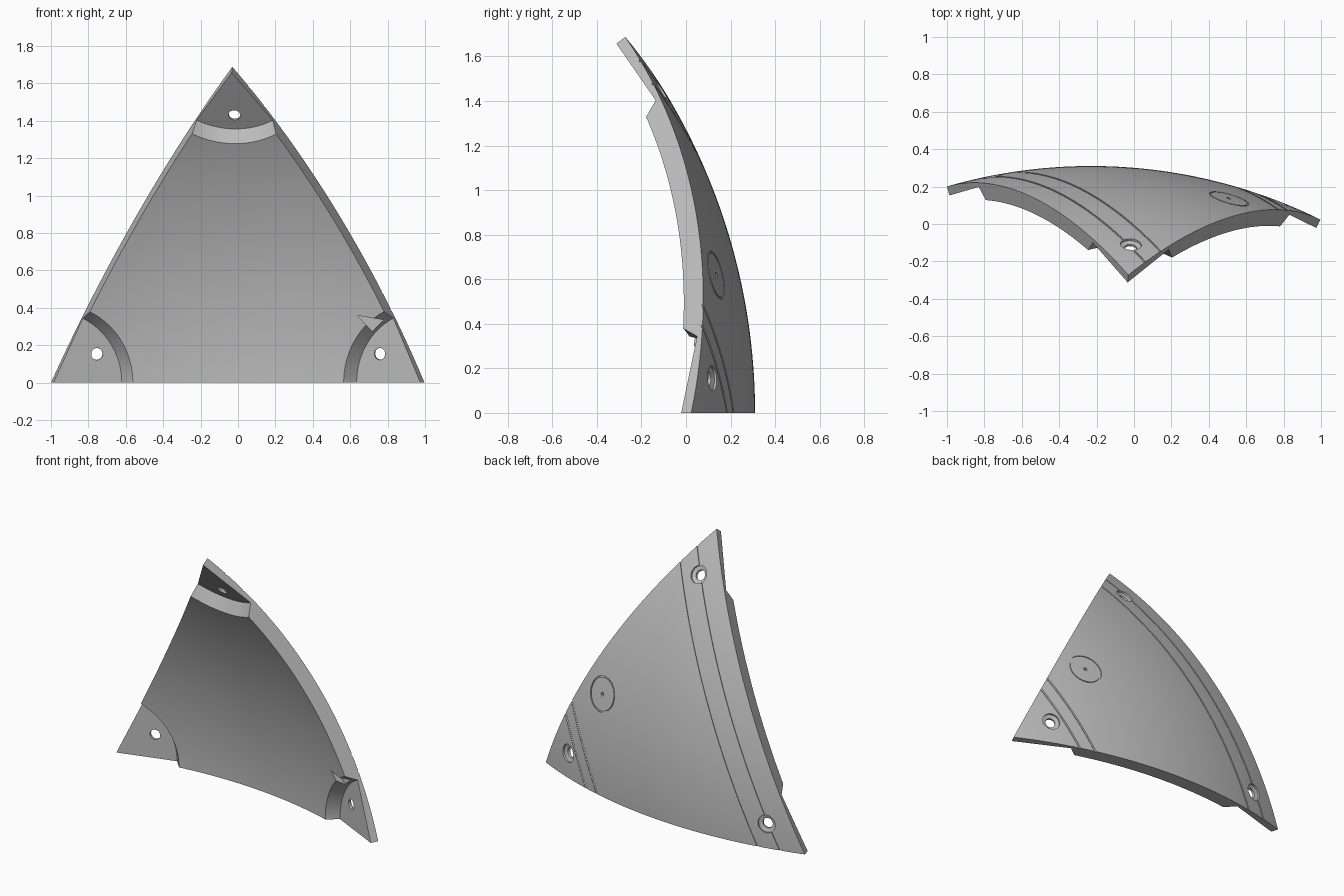
import bpy, bmesh, math
from mathutils import Vector

cube = bpy.data.objects.get("Cube")
if cube:
    bpy.data.objects.remove(cube, do_unlink=True)

CENTRE = Vector((-0.23, -2.46, 0))
R_OUT, R_IN, R_FLOOR = 2.77, 2.675, 2.72
N = 56

# Directions from the sphere centre to the three corners
LEFT = Vector((-0.77, 2.66, 0)).normalized()
RIGHT = Vector((1.228, 2.485, 0)).normalized()
TOP = Vector((0.2, 2.19, 1.69)).normalized()
CORNERS = (LEFT, RIGHT, TOP)
MIDDLE = (LEFT + RIGHT + TOP).normalized()

grey = bpy.data.materials.new("plain grey")
grey.use_nodes = True
grey.diffuse_color = (0.5, 0.5, 0.5, 1)
grey.node_tree.nodes["Principled BSDF"].inputs["Base Color"].default_value = (0.5, 0.5, 0.5, 1)


def make_object(name, bm):
    bmesh.ops.recalc_face_normals(bm, faces=bm.faces)
    mesh = bpy.data.meshes.new(name)
    bm.to_mesh(mesh)
    bm.free()
    mesh.materials.append(grey)
    obj = bpy.data.objects.new(name, mesh)
    bpy.context.collection.objects.link(obj)
    return obj


def lathe(name, profile, axis, segments):
    """Spin a closed (radius, distance from sphere centre) profile about a radial axis."""
    turn = Vector((0, 0, 1)).rotation_difference(axis)
    bm = bmesh.new()
    rings = []
    for i in range(segments):
        a = 2 * math.pi * i / segments
        rings.append([bm.verts.new(CENTRE + turn @ Vector((r * math.cos(a), r * math.sin(a), h)))
                      for r, h in profile])
    count = len(profile)
    for i in range(segments):
        p, q = rings[i], rings[(i + 1) % segments]
        for j in range(count):
            k = (j + 1) % count
            if profile[j][0] or profile[k][0]:
                bm.faces.new((p[j], q[j], q[k], p[k]))
    bmesh.ops.remove_doubles(bm, verts=bm.verts, dist=1e-5)
    bmesh.ops.dissolve_degenerate(bm, edges=bm.edges, dist=1e-6)
    return make_object(name, bm)


# Curved triangular shell: outer and inner skins joined by radial walls
bm = bmesh.new()
skins = []
for radius in (R_OUT, R_IN):
    grid = {}
    for i in range(N + 1):
        for j in range(N + 1 - i):
            d = (LEFT * (N - i - j) + RIGHT * i + TOP * j).normalized()
            grid[i, j] = bm.verts.new(CENTRE + d * radius)
    for i in range(N):
        for j in range(N - i):
            bm.faces.new((grid[i, j], grid[i + 1, j], grid[i, j + 1]))
            if i + j < N - 1:
                bm.faces.new((grid[i + 1, j], grid[i + 1, j + 1], grid[i, j + 1]))
    skins.append(grid)
outer, inner = skins
border = ([(i, 0) for i in range(N)] + [(N - i, i) for i in range(N)]
          + [(0, N - i) for i in range(N)])
for a, b in zip(border, border[1:] + border[:1]):
    bm.faces.new((outer[a], outer[b], inner[b], inner[a]))
panel = make_object("curved_panel", bm)

cutters = []

# Corner pockets with flat floors, and countersunk screw holes
for corner in CORNERS:
    cutters.append(lathe("pocket_cutter",
                         [(0, R_FLOOR), (0.38, R_FLOOR), (0.48, R_FLOOR - 0.2), (0, R_FLOOR - 0.2)],
                         corner, 96))
    tangent = (MIDDLE - corner * MIDDLE.dot(corner)).normalized()
    hole = corner * math.cos(0.105) + tangent * math.sin(0.105)
    cutters.append(lathe("screw_hole_cutter",
                         [(0, 2.6), (0.032, 2.6), (0.032, R_OUT - 0.02), (0.056, R_OUT - 0.012),
                          (0.056, R_OUT + 0.05), (0, R_OUT + 0.05)], hole, 32))

# Small wedge notch beside the left-hand pocket
bm = bmesh.new()
face = bm.faces.new([bm.verts.new((x, -0.2, z)) for x, z in ((0.64, 0.358), (0.717, 0.273), (0.78, 0.335))])
ext = bmesh.ops.extrude_face_region(bm, geom=[face])
bmesh.ops.translate(bm, vec=(0, 0.285, 0),
                    verts=[v for v in ext["geom"] if isinstance(v, bmesh.types.BMVert)])
cutters.append(make_object("notch_cutter", bm))

# Fine grooves running parallel to one side on the outer skin
side_axis = LEFT.cross(TOP).normalized()
for offset in (0.14, 0.27, 1.30, 1.38):
    rho = math.sqrt(R_OUT ** 2 - offset ** 2)
    lo, hi, w = rho - 0.006, rho + 0.03, 0.005
    cutters.append(lathe("groove_cutter",
                         [(lo, offset - w), (hi, offset - w), (hi, offset + w), (lo, offset + w)],
                         side_axis, 256))

# Round mark with a centre pit on the outer skin
mark = Vector((0.74, 2.6, 0.62)).normalized()
cutters.append(lathe("ring_cutter", [(0.102, R_OUT - 0.008), (0.11, R_OUT - 0.008),
                                     (0.11, R_OUT + 0.03), (0.102, R_OUT + 0.03)], mark, 64))
cutters.append(lathe("pit_cutter", [(0, R_OUT - 0.015), (0.012, R_OUT - 0.015),
                                    (0.012, R_OUT + 0.03), (0, R_OUT + 0.03)], mark, 16))

# Cut everything, then drop the cutters
bpy.ops.object.select_all(action='DESELECT')
panel.select_set(True)
bpy.context.view_layer.objects.active = panel
for cutter in cutters:
    cutter.hide_render = True
    mod = panel.modifiers.new("cut", 'BOOLEAN')
    mod.operation = 'DIFFERENCE'
    mod.solver = 'EXACT'
    mod.object = cutter
    bpy.ops.object.modifier_apply(modifier=mod.name)
    bpy.data.objects.remove(cutter, do_unlink=True)

bpy.ops.object.shade_smooth_by_angle(angle=math.radians(25))
